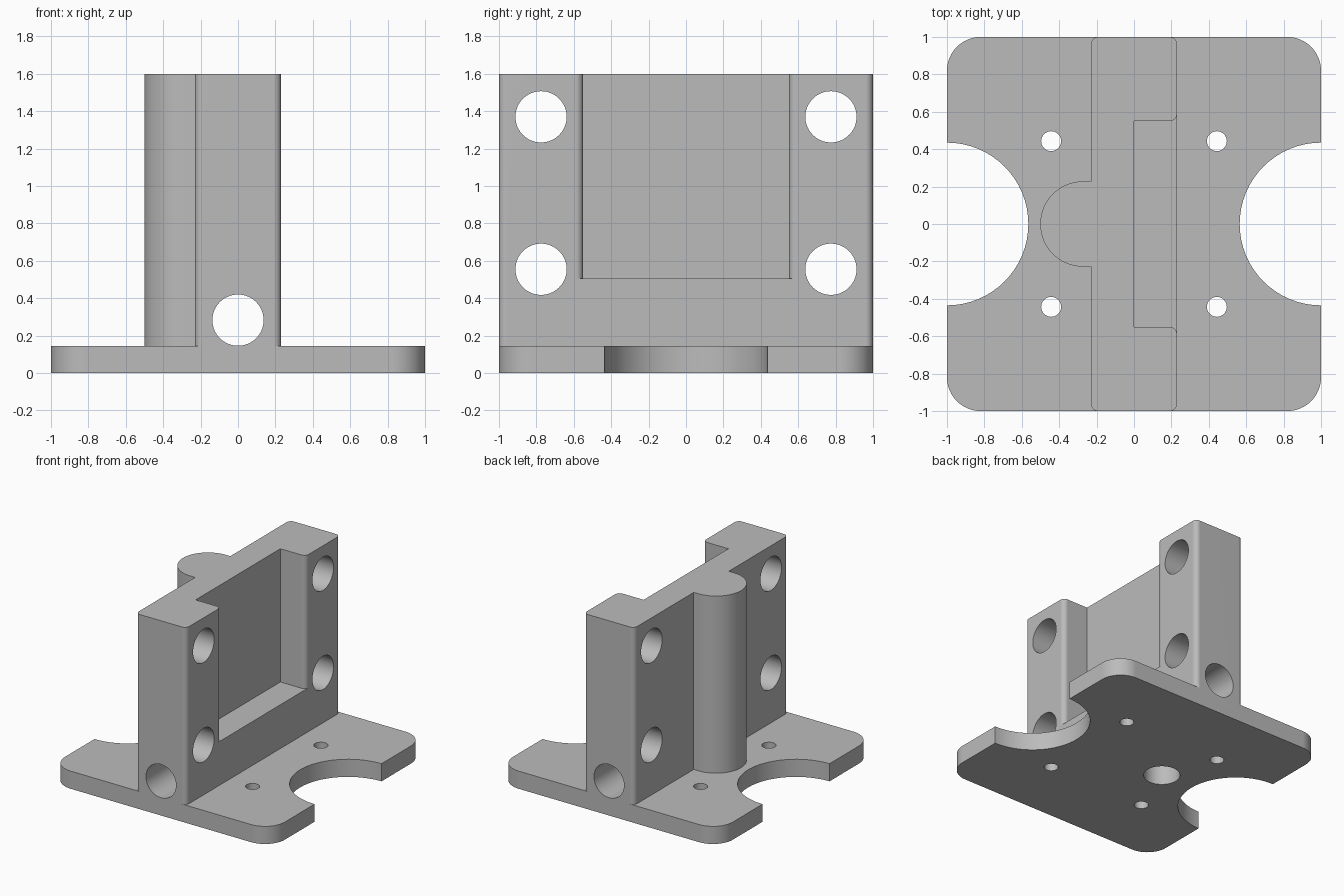
import bpy
import bmesh
from math import cos, sin, radians, pi
from mathutils import Matrix

if "Cube" in bpy.data.objects:
    bpy.data.objects.remove(bpy.data.objects["Cube"])

PLATE_T = 0.145
HEIGHT = 1.6
WALL_X = 0.23
BORE = 0.137
FILLET = 0.04
BOSS_X, BOSS_R = -0.273, 0.228

grey = bpy.data.materials.new("plain grey")
grey.use_nodes = True
colour = (0.5, 0.5, 0.5, 1)
grey.diffuse_color = colour
grey.node_tree.nodes["Principled BSDF"].inputs["Base Color"].default_value = colour


def arc(cx, cy, r, start, end, steps):
    angles = [radians(start + (end - start) * i / steps) for i in range(steps + 1)]
    return [(cx + r * cos(a), cy + r * sin(a)) for a in angles]


def rounded_rect(hx, hy, r, steps):
    pts = []
    for sx, sy, a in ((1, 1, 0), (-1, 1, 90), (-1, -1, 180), (1, -1, 270)):
        pts += arc(sx * (hx - r), sy * (hy - r), r, a, a + 90, steps)
    return pts


def add_object(name, bm):
    bmesh.ops.recalc_face_normals(bm, faces=bm.faces)
    mesh = bpy.data.meshes.new(name)
    bm.to_mesh(mesh)
    bm.free()
    mesh.materials.append(grey)
    obj = bpy.data.objects.new(name, mesh)
    bpy.context.collection.objects.link(obj)
    return obj


def prism(name, profile, z0, z1):
    bm = bmesh.new()
    face = bm.faces.new([bm.verts.new((x, y, z0)) for x, y in profile])
    side = bmesh.ops.extrude_face_region(bm, geom=[face])
    verts = [v for v in side["geom"] if isinstance(v, bmesh.types.BMVert)]
    bmesh.ops.translate(bm, verts=verts, vec=(0, 0, z1 - z0))
    return add_object(name, bm)


def drill(name, centre, r, length, axis="Z"):
    turn = {"X": Matrix.Rotation(pi / 2, 4, "Y"),
            "Y": Matrix.Rotation(pi / 2, 4, "X"),
            "Z": Matrix.Identity(4)}[axis]
    bm = bmesh.new()
    bmesh.ops.create_cone(bm, cap_ends=True, segments=64, radius1=r, radius2=r,
                          depth=length, matrix=Matrix.Translation(centre) @ turn)
    return add_object(name, bm)


def combine(body, other, operation):
    mod = body.modifiers.new(other.name, "BOOLEAN")
    mod.operation = operation
    mod.solver = "EXACT"
    mod.object = other
    graph = bpy.context.evaluated_depsgraph_get()
    body_mesh = bpy.data.meshes.new_from_object(body.evaluated_get(graph))
    body.modifiers.clear()
    body.data = body_mesh
    bpy.data.objects.remove(other)


# Base plate, upright wall and round boss
body = prism("mounting_bracket", rounded_rect(1, 1, 0.18, 12), 0, PLATE_T)
wall = prism("wall", rounded_rect(WALL_X, 1, FILLET, 8), 0.08, HEIGHT)
boss_profile = arc(BOSS_X, 0, BOSS_R, 90, 270, 32) + [(-0.1, -BOSS_R), (-0.1, BOSS_R)]
boss = prism("boss", boss_profile, 0.08, HEIGHT)
for part in (wall, boss):
    combine(body, part, "UNION")

# Pocket in the wall, with rounded mouth edges
half = [(0, -0.55)] + arc(WALL_X - FILLET, -0.55 - FILLET, FILLET, 90, 0, 8)
half.append((0.3, -0.55 - FILLET))
pocket = half + [(x, -y) for x, y in reversed(half)]
cutters = [prism("pocket", pocket, 0.505, HEIGHT + 0.2)]

# Side notches and screw holes in the plate
for sx in (1, -1):
    cutters.append(drill("notch", (sx, 0, 0), 0.435, 1))
    for sy in (1, -1):
        cutters.append(drill("screw_hole", (sx * 0.443, sy * 0.443, 0), 0.053, 1))

# Cross bores through the wall
for sy in (1, -1):
    for z in (0.555, 1.37):
        cutters.append(drill("cross_bore", (0, sy * 0.775, z), BORE, 1, "X"))

# Long bore along the wall foot and blind bore up into the boss
cutters.append(drill("long_bore", (0, 0, 0.283), BORE, 3, "Y"))
cutters.append(drill("boss_bore", (BOSS_X, 0, 0.7), BORE, 1.5))
for cutter in cutters:
    combine(body, cutter, "DIFFERENCE")

# Smooth curved faces, flat planes
bpy.ops.object.select_all(action="DESELECT")
body.select_set(True)
bpy.context.view_layer.objects.active = body
bpy.ops.object.shade_smooth_by_angle(angle=radians(30))
weighted = body.modifiers.new("even_normals", "WEIGHTED_NORMAL")
weighted.keep_sharp = True
